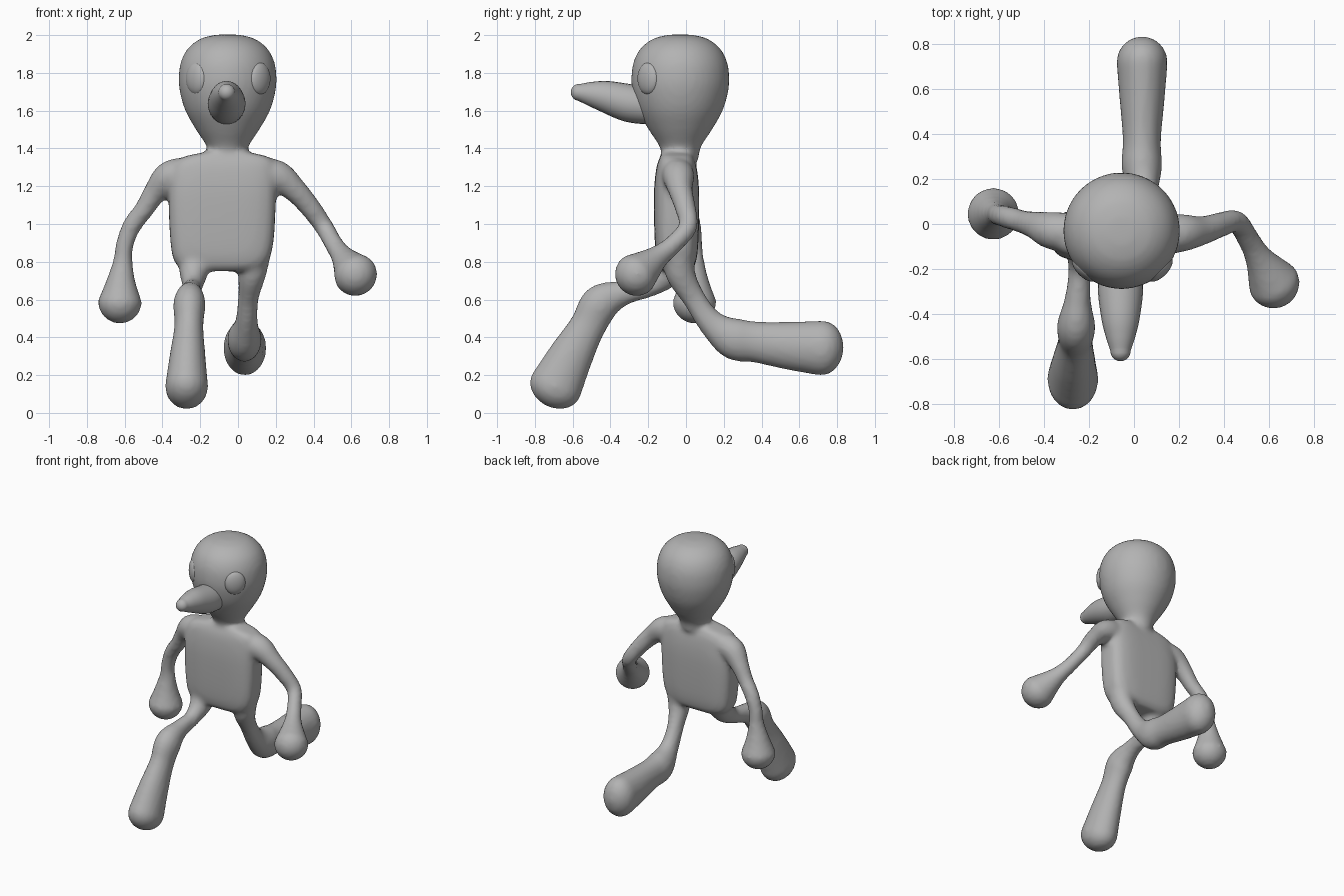
import bpy, bmesh, math
from mathutils import Vector, Matrix

if "Cube" in bpy.data.objects:
    bpy.data.objects.remove(bpy.data.objects["Cube"], do_unlink=True)

grey = bpy.data.materials.new("clay_grey")
grey.use_nodes = True
grey.diffuse_color = (0.45, 0.45, 0.45, 1)
grey.node_tree.nodes["Principled BSDF"].inputs["Base Color"].default_value = (0.45, 0.45, 0.45, 1)


def make_object(name, bm):
    bmesh.ops.recalc_face_normals(bm, faces=bm.faces)
    for f in bm.faces:
        f.smooth = True
    mesh = bpy.data.meshes.new(name)
    bm.to_mesh(mesh)
    bm.free()
    mesh.materials.append(grey)
    obj = bpy.data.objects.new(name, mesh)
    bpy.context.collection.objects.link(obj)
    return obj


def skin(bm, rings):
    """Bridge equal rings of points into a closed skin."""
    loops = [[bm.verts.new(p) for p in ring] for ring in rings]
    n = len(loops[0])
    for a, b in zip(loops, loops[1:]):
        for i in range(n):
            j = (i + 1) % n
            bm.faces.new((a[i], a[j], b[j], b[i]))
    bm.faces.new(loops[0])
    bm.faces.new(loops[-1])


def spline(points, steps=6):
    """Catmull-Rom interpolation of position and radius together."""
    pts = [Vector(p) for p in points]
    ext = [pts[0] * 2 - pts[1]] + pts + [pts[-1] * 2 - pts[-2]]
    out = []
    for a, b, c, d in zip(ext, ext[1:], ext[2:], ext[3:]):
        for s in range(steps):
            t = s / steps
            out.append(b + (c - a) * (t / 2) + (a * 2 - b * 5 + c * 4 - d) * (t * t / 2)
                       + (b * 3 - a - c * 3 + d) * (t ** 3 / 2))
    return out + [pts[-1]]


def limb(bm, points, deep=1.0, n=24):
    """Tapered limb through (x, y, z, radius) with a round end; deep scales it across x."""
    path = [(Vector(p[:3]), p[3]) for p in spline(points)]
    tip, r = path[-1]
    out = (tip - path[-3][0]).normalized()
    for k in range(1, 8):
        a = k / 8 * math.pi / 2 + 0.1
        path.append((tip + out * r * math.sin(a), r * math.cos(a)))
    rings = []
    for i, (p, r) in enumerate(path):
        t = (path[min(i + 1, len(path) - 1)][0] - path[max(i - 1, 0)][0]).normalized()
        u = (Vector((1, 0, 0)) - t * t.x).normalized()
        v = t.cross(u)
        # the widening grows along the limb, so that the root stays round
        k = 1 + (deep - 1) * min(1, i / (len(path) * 0.6))
        rings.append([p + u * r * math.cos(q) + v * r * k * math.sin(q)
                      for q in (2 * math.pi * j / n for j in range(n))])
    skin(bm, rings)


def stack(bm, sections, cy, power, n=40):
    """Horizontal superellipse sections (z, centre x, half width, half depth)."""
    rings = []
    for z, cx, hx, hy in spline(sections, 4):
        ring = []
        for j in range(n):
            c, s = math.cos(2 * math.pi * j / n), math.sin(2 * math.pi * j / n)
            ring.append((cx + hx * math.copysign(abs(c) ** (2 / power), c),
                         cy + hy * math.copysign(abs(s) ** (2 / power), s), z))
        rings.append(ring)
    skin(bm, rings)


body = bmesh.new()

# Head, narrowing to the neck
head = [(1.34, .095), (1.41, .11), (1.5, .168), (1.6, .224), (1.7, .253), (1.78, .259),
        (1.86, .247), (1.93, .21), (1.98, .145), (2.0, .07), (2.003, .02)]
stack(body, [(z, -.055, r, r) for z, r in head], -.03, 2)

# Flat, boxy torso
stack(body, [(.75, -.09, .17, .07), (.79, -.09, .24, .1), (.9, -.085, .272, .115),
             (1.15, -.083, .284, .12), (1.29, -.075, .275, .108), (1.35, -.065, .235, .09),
             (1.38, -.06, .12, .075)], -.05, 3.6)

# Right arm hangs down, left arm swings forward
limb(body, [(-.24, -.04, 1.27, .085), (-.36, -.03, 1.25, .085), (-.44, -.005, 1.165, .062),
            (-.495, .01, 1.08, .052), (-.562, .03, .99, .05), (-.6, .04, .89, .047),
            (-.61, .045, .8, .052), (-.62, .045, .69, .08), (-.625, .045, .59, .117)])
limb(body, [(.1, -.05, 1.27, .085), (.21, -.04, 1.25, .085), (.3, -.03, 1.18, .065),
            (.38, -.005, 1.09, .056), (.455, .01, .985, .05), (.51, -.07, .89, .05),
            (.555, -.15, .825, .063), (.62, -.26, .735, .117)])

# Right leg steps forward, left leg kicks back
limb(body, [(-.22, -.04, .86, .1), (-.235, -.1, .74, .075), (-.24, -.2, .668, .052),
            (-.25, -.33, .635, .058), (-.257, -.45, .58, .085), (-.26, -.52, .46, .077),
            (-.267, -.61, .3, .095), (-.272, -.69, .14, .114)], 1.25)
limb(body, [(.09, -.04, .87, .09), (.075, -.03, .74, .075), (.055, .04, .61, .055),
            (.045, .13, .48, .06), (.035, .25, .395, .09), (.035, .37, .375, .085),
            (.036, .55, .355, .1), (.036, .72, .343, .114)], 1.28)

# Fuse the parts into one soft skin
obj = make_object("body", body)
mod = obj.modifiers.new("fuse", "REMESH")
mod.mode = "VOXEL"
mod.voxel_size = 0.016
mod.use_smooth_shade = True
mod = obj.modifiers.new("soften", "SMOOTH")
mod.factor = 0.5
mod.iterations = 6

# Long tapering nose
nose = bmesh.new()
limb(nose, [(-.06, -.18, 1.62, .095), (-.06, -.3, 1.64, .1), (-.06, -.42, 1.673, .085),
            (-.06, -.5, 1.688, .066), (-.06, -.565, 1.697, .045)])
make_object("nose", nose)

# Flattened oval eyes, turned outwards
for side, name in ((-1, "right_eye"), (1, "left_eye")):
    eye = bmesh.new()
    bmesh.ops.create_uvsphere(eye, u_segments=24, v_segments=16, radius=1)
    place = (Matrix.Translation((-.052 + side * .167, -.2, 1.77))
             @ Matrix.Rotation(side * math.pi / 4, 4, "Z")
             @ Matrix.Diagonal((.072, .036, .085, 1)))
    bmesh.ops.transform(eye, matrix=place, verts=eye.verts)
    make_object(name, eye)
